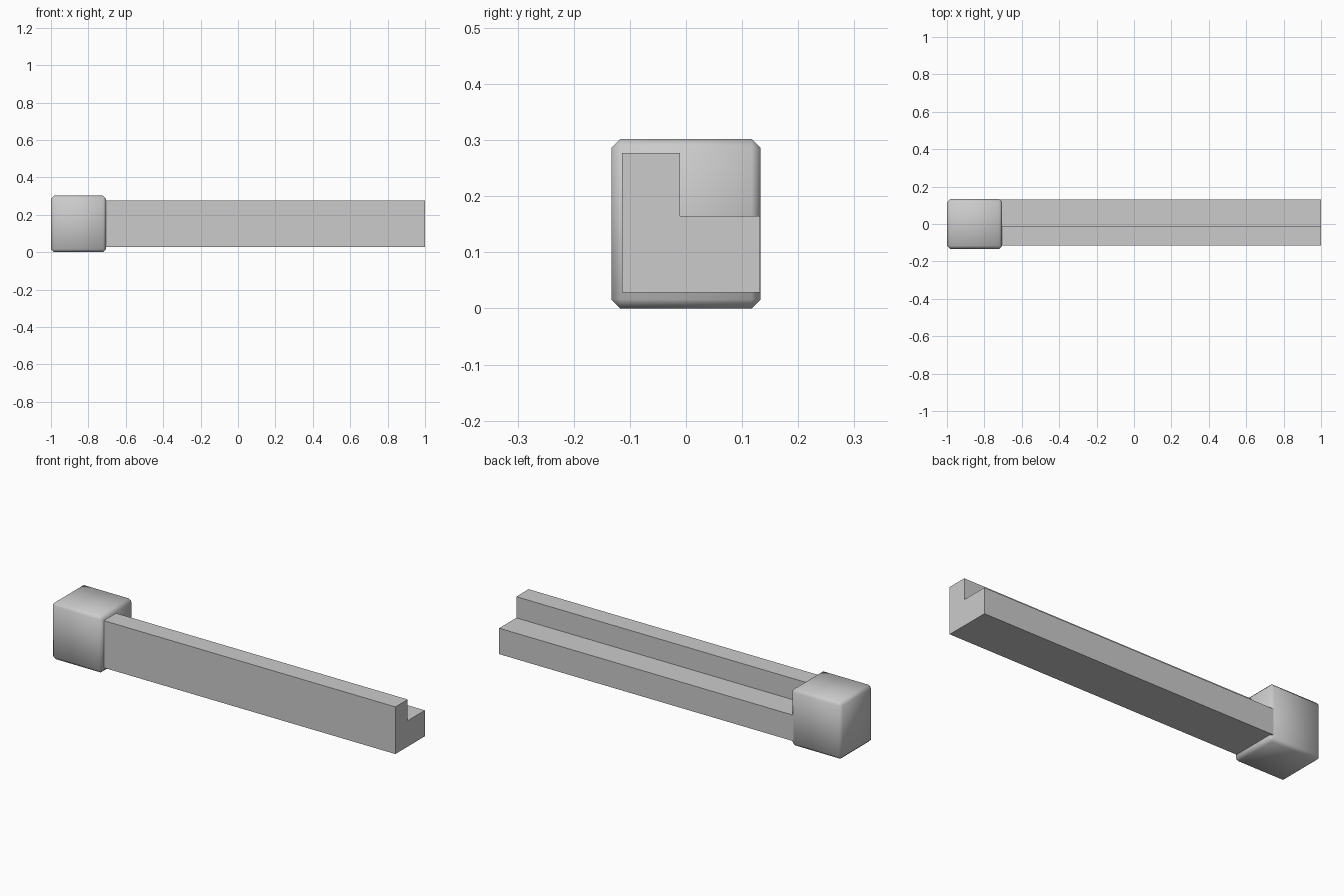
import bpy
import bmesh
import math

cube = bpy.data.objects.get("Cube")
if cube:
    bpy.data.objects.remove(cube, do_unlink=True)

grey = bpy.data.materials.new("light grey")
grey.use_nodes = True
colour = (0.6, 0.6, 0.6, 1)
grey.diffuse_color = colour
grey.node_tree.nodes["Principled BSDF"].inputs["Base Color"].default_value = colour


def extrude_x(name, profile, x0, x1):
    """Extrude a closed (y, z) profile along x."""
    bm = bmesh.new()
    base = bm.faces.new([bm.verts.new((x0, y, z)) for y, z in profile])
    moved = bmesh.ops.extrude_face_region(bm, geom=[base], use_keep_orig=True)["geom"]
    verts = [v for v in moved if isinstance(v, bmesh.types.BMVert)]
    bmesh.ops.translate(bm, verts=verts, vec=(x1 - x0, 0, 0))
    bmesh.ops.recalc_face_normals(bm, faces=bm.faces)
    mesh = bpy.data.meshes.new(name)
    bm.to_mesh(mesh)
    bm.free()
    mesh.materials.append(grey)
    obj = bpy.data.objects.new(name, mesh)
    bpy.context.collection.objects.link(obj)
    return obj


# Stepped beam with an L-shaped section
extrude_x("stepped_beam",
          [(-0.114, 0.028), (0.132, 0.028), (0.132, 0.165),
           (-0.011, 0.165), (-0.011, 0.277), (-0.114, 0.277)],
          -0.75, 1.0)

# Chamfered, softly shaded end block
block = extrude_x("end_block",
                  [(-0.133, 0), (0.133, 0), (0.133, 0.302), (-0.133, 0.302)],
                  -1.0, -0.705)
bevel = block.modifiers.new("chamfer", "BEVEL")
bevel.width = 0.016
bevel.segments = 1
bpy.ops.object.select_all(action="DESELECT")
block.select_set(True)
bpy.context.view_layer.objects.active = block
bpy.ops.object.modifier_apply(modifier=bevel.name)
bpy.ops.object.shade_smooth_by_angle(angle=math.radians(60))
